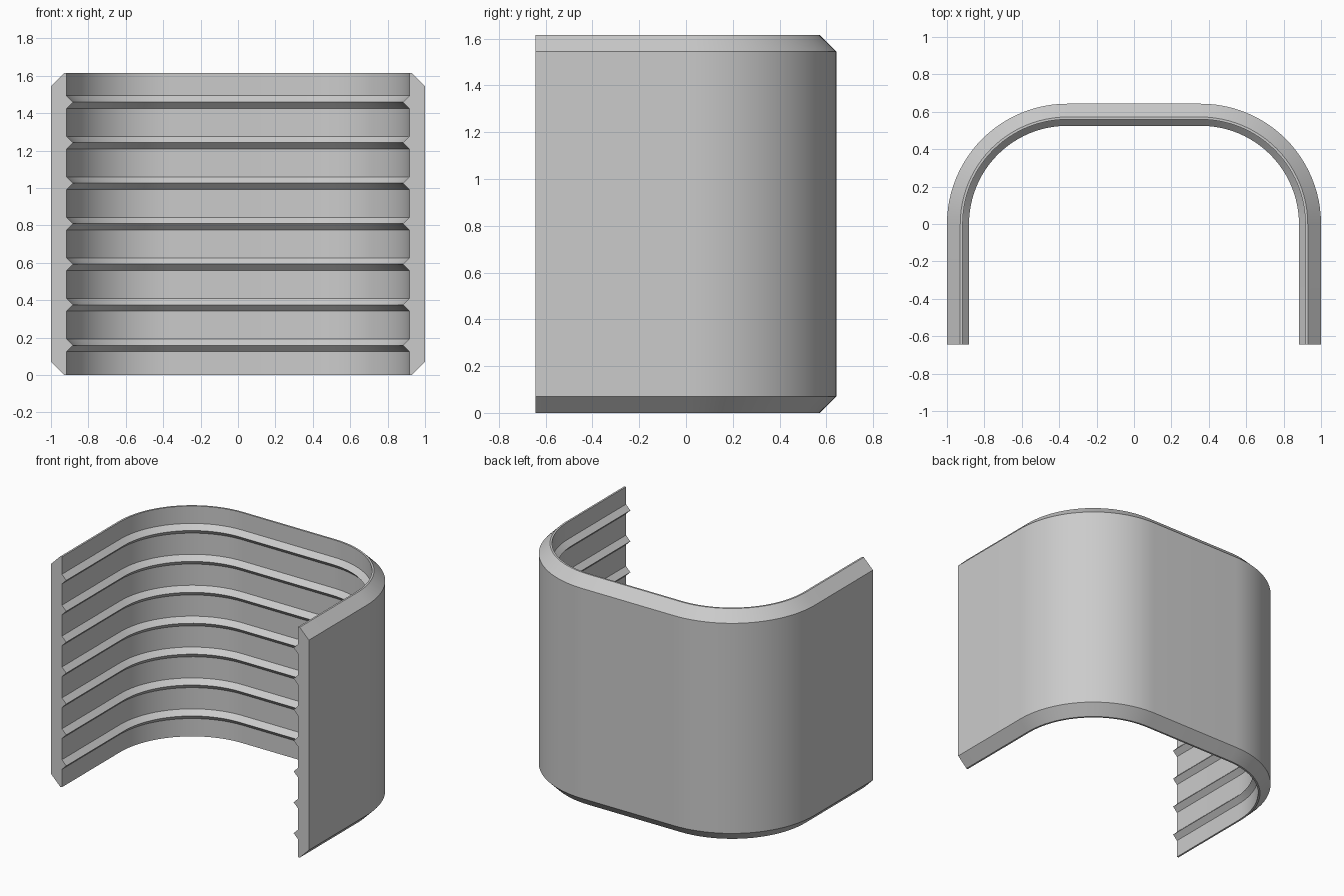
import bpy
import bmesh
from math import sin, cos, pi, radians

cube = bpy.data.objects.get("Cube")
if cube:
    bpy.data.objects.remove(cube, do_unlink=True)

HALF_DEPTH = 0.643
RADIUS = 0.643           # outer corner radius
CENTRE_X = 1 - RADIUS    # corner centre, at y = 0
HEIGHT = 1.615
CHAMFER = 0.071
WALL = 0.084
RIDGE = 0.034
RIDGES = 7
PITCH = 0.2167
STEPS = 24

# Wall cross-section as (inward offset, height): chamfered outside, ridged inside
profile = [(WALL, HEIGHT), (CHAMFER, HEIGHT), (0, HEIGHT - CHAMFER),
           (0, CHAMFER), (CHAMFER, 0), (WALL, 0)]
for i in range(RIDGES):
    z = 0.159 + i * PITCH
    profile += [(WALL, z - RIDGE), (WALL + RIDGE, z), (WALL, z + RIDGE)]

# U-shaped path as (anchor point, outward direction)
path = [((CENTRE_X, -HALF_DEPTH), (1, 0))]
for side, start in ((1, 0), (-1, pi / 2)):
    for i in range(STEPS + 1):
        a = start + pi / 2 * i / STEPS
        path.append(((side * CENTRE_X, 0), (cos(a), sin(a))))
path.append(((-CENTRE_X, -HALF_DEPTH), (-1, 0)))

# Sweep the section along the path
bm = bmesh.new()
rings = [[bm.verts.new((p[0] + n[0] * (RADIUS - d), p[1] + n[1] * (RADIUS - d), z))
          for d, z in profile] for p, n in path]
count = len(profile)
for a, b in zip(rings, rings[1:]):
    for i in range(count):
        j = (i + 1) % count
        bm.faces.new((a[i], a[j], b[j], b[i]))
bm.faces.new(rings[0])
bm.faces.new(rings[-1])
bmesh.ops.recalc_face_normals(bm, faces=bm.faces)
mesh = bpy.data.meshes.new("ridged_shell")
bm.to_mesh(mesh)
bm.free()

# Single plain grey
grey = bpy.data.materials.new("light grey")
grey.use_nodes = True
colour = (0.6, 0.6, 0.6, 1)
grey.diffuse_color = colour
grey.node_tree.nodes["Principled BSDF"].inputs["Base Color"].default_value = colour
mesh.materials.append(grey)

shell = bpy.data.objects.new("ridged_shell", mesh)
bpy.context.collection.objects.link(shell)
bpy.context.view_layer.objects.active = shell
shell.select_set(True)
bpy.ops.object.shade_smooth_by_angle(angle=radians(30))
